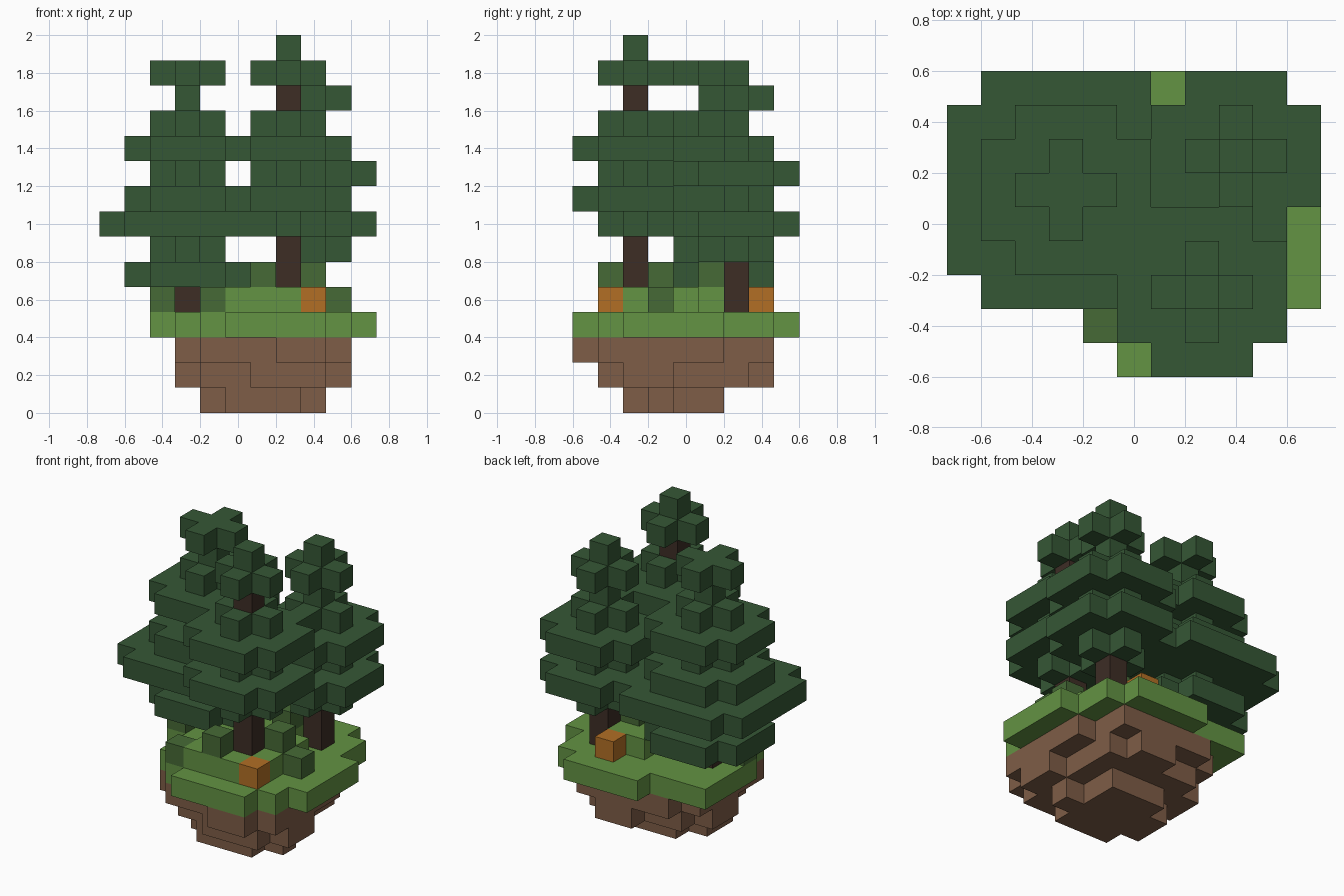
import bpy
import bmesh
from mathutils import Vector

old_cube = bpy.data.objects.get("Cube")
if old_cube:
    bpy.data.objects.remove(old_cube, do_unlink=True)

UNIT = 2 / 15                                   # edge of one block
ORIGIN = Vector((-5.5, -4.5, 0)) * UNIT         # outer corner of block (0, 0, 0)


def make_material(name, red, green, blue):
    def linear(c):
        c /= 255
        return c / 12.92 if c < 0.04 else ((c + 0.055) / 1.055) ** 2.4
    color = (linear(red), linear(green), linear(blue), 1)
    mat = bpy.data.materials.new(name)
    mat.use_nodes = True
    mat.diffuse_color = color
    bsdf = mat.node_tree.nodes["Principled BSDF"]
    bsdf.inputs["Base Color"].default_value = color
    bsdf.inputs["Roughness"].default_value = 0.9
    return mat


pine_green = make_material("pine green", 53, 87, 53)
bush_green = make_material("bush green", 70, 106, 54)
grass_green = make_material("grass green", 99, 147, 67)
bark_brown = make_material("bark brown", 61, 45, 37)
soil_brown = make_material("soil brown", 126, 93, 71)
pumpkin_orange = make_material("pumpkin orange", 178, 111, 37)

parts = []          # (name, material, blocks)
taken = set()


def add_part(name, mat, blocks):
    """Claim the blocks that no earlier part uses."""
    own = set(blocks) - taken
    taken.update(own)
    parts.append((name, mat, own))


def rows(layer, first_row, spans):
    """One layer of blocks from (first, last) column spans, front to back."""
    return [(i, first_row + n, layer)
            for n, (first, last) in enumerate(spans)
            for i in range(first, last + 1)]


def disc(cx, cy, layer, radius):
    """Square layer without its corner blocks; radius 1 is a plus."""
    span = range(-radius, radius + 1)
    return [(cx + x, cy + y, layer) for x in span for y in span
            if radius == 0 or not abs(x) == abs(y) == radius]


def column(cx, cy, bottom, top):
    return [(cx, cy, k) for k in range(bottom, top + 1)]


# Trees: trunk column plus foliage radii counted up from the lowest layer
trees = {
    "front": (7, 2, 5, 7, [1, 2, 1, 2, 1, None, 1, 0]),
    "right": (3, 5, 4, 5, [2, 1, 3, 2, 1, 2, 1, 0, 1]),
    "back": (8, 6, 4, 6, [1, 2, 1, 2, 1, 0, 1, 0]),
}
for name, (cx, cy, base, start, radii) in trees.items():
    trunk = column(cx, cy, base, start - 1)
    leaves = []
    for n, radius in enumerate(radii):
        if radius is None:
            trunk += [(cx, cy, start + n)]
        else:
            leaves += disc(cx, cy, start + n, radius)
    add_part(name + "_trunk", bark_brown, trunk)
    add_part(name + "_foliage", pine_green, leaves)

# Bushes and pumpkins
add_part("bushes", bush_green,
         [(4, 1, 4), (2, 4, 4), (9, 3, 4), (6, 1, 5), (8, 3, 5), (7, 5, 5)])
add_part("pumpkins", pumpkin_orange, [(8, 1, 4), (7, 7, 4)])

# Grass plate and the low mound on it
add_part("grass_mound", grass_green,
         rows(4, 1, [(5, 7), (5, 8), (5, 8), (5, 8), (5, 7), (6, 7)]))
add_part("grass_plate", grass_green,
         rows(3, 0, [(5, 8), (4, 9), (3, 10), (3, 10), (2, 10),
                     (2, 10), (2, 9), (2, 9), (5, 8)]))

# Soil narrowing towards the bottom
add_part("soil_base", soil_brown,
         rows(2, 0, [(7, 8), (4, 9), (3, 9), (3, 9), (3, 9), (3, 9), (3, 8), (4, 8)])
         + rows(1, 1, [(6, 8), (4, 9), (4, 9), (3, 8), (3, 8), (4, 8), (6, 7)])
         + rows(0, 2, [(5, 7), (4, 8), (4, 7), (5, 7)]))


def build(name, mat, blocks):
    """Mesh with only the block faces that are not against another block."""
    bm = bmesh.new()
    for block in sorted(blocks):
        for axis in range(3):
            for side in (0, 1):
                beside = list(block)
                beside[axis] += 2 * side - 1
                if tuple(beside) in taken:
                    continue
                u, v = (axis + 1) % 3, (axis + 2) % 3
                loop = [(0, 0), (1, 0), (1, 1), (0, 1)]
                if not side:
                    loop.reverse()
                verts = []
                for a, b in loop:
                    p = Vector(block)
                    p[axis] += side
                    p[u] += a
                    p[v] += b
                    verts.append(bm.verts.new(ORIGIN + p * UNIT))
                bm.faces.new(verts)
    bmesh.ops.remove_doubles(bm, verts=bm.verts, dist=UNIT / 100)
    mesh = bpy.data.meshes.new(name)
    bm.to_mesh(mesh)
    bm.free()
    mesh.materials.append(mat)
    bpy.context.scene.collection.objects.link(bpy.data.objects.new(name, mesh))


for part in parts:
    build(*part)
